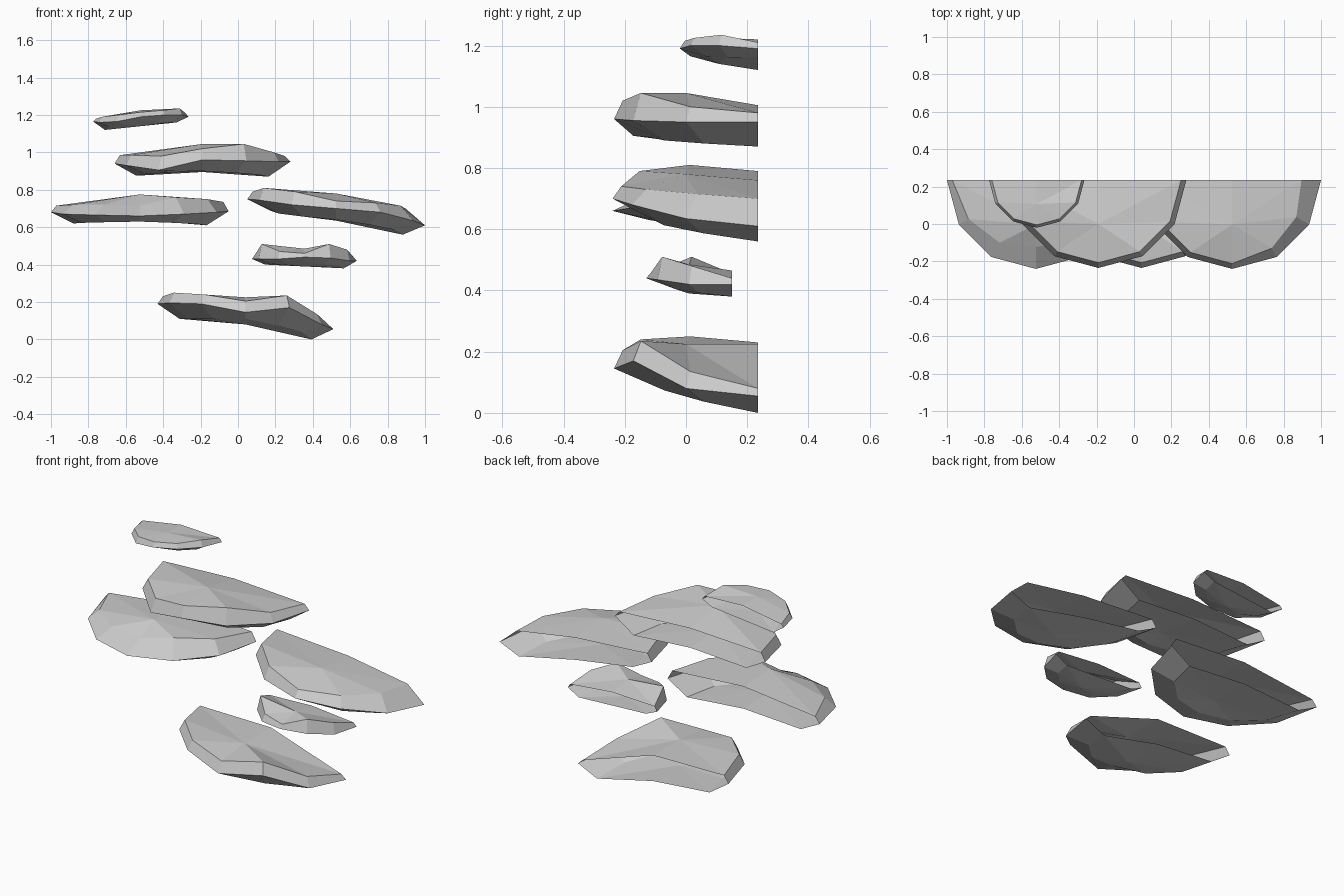
import bpy
import bmesh
import math

default_cube = bpy.data.objects.get("Cube")
if default_cube:
    bpy.data.objects.remove(default_cube, do_unlink=True)

# One flat stone grey for every ledge
stone = bpy.data.materials.new("stone_grey")
stone.use_nodes = True
grey = (0.6, 0.6, 0.6, 1)
stone.diffuse_color = grey
stone.node_tree.nodes["Principled BSDF"].inputs["Base Color"].default_value = grey

STEPS = 6  # segments along the half-round rim
RIM_SCALE = (1, 1, 1)
BOTTOM_SCALE = (0.75, 0.75, 0.75)


def spread(left, front, right):
    """Seven values along the rim, running evenly from each end to the front."""
    half = STEPS // 2
    rising = [left + (front - left) * i / half for i in range(half)]
    falling = [right + (front - right) * i / half for i in range(half)]
    return rising + [front] + falling[::-1]


def half_ring(bm, centre, back, radius, scale, base, heights):
    """Half circle of vertices from left to right of the list, bulging to the front."""
    ring = []
    for i, (factor, height) in enumerate(zip(spread(*scale), heights)):
        angle = math.pi * i / STEPS
        ring.append(bm.verts.new((centre - radius * factor * math.cos(angle),
                                  back - radius * factor * math.sin(angle),
                                  base + height / 100)))
    return ring


def cap(bm, ring, hub_point, back_point):
    """Fan from a hub to the ring and to the middle of the back edge."""
    hub, rear = bm.verts.new(hub_point), bm.verts.new(back_point)
    loop = ring + [rear]
    for a, b in zip(loop, loop[1:] + loop[:1]):
        bm.faces.new((a, b, hub))


def ledge(name, centre, radius, base, top, rim, bottom, hubs, rears,
          back=0.235, top_scale=(0.94, 0.94, 0.94)):
    """Half-round shell, open at the back; heights are in hundredths above its base."""
    bm = bmesh.new()
    rings = [
        half_ring(bm, centre, back, radius, top_scale, base, top),
        half_ring(bm, centre, back, radius, RIM_SCALE, base, rim),
        half_ring(bm, centre, back, radius, BOTTOM_SCALE, base, spread(*bottom)),
    ]
    # Sloped sides
    for upper, lower in zip(rings, rings[1:]):
        for i in range(STEPS):
            bm.faces.new((upper[i], lower[i], lower[i + 1], upper[i + 1]))
    # Faceted top and underside
    for ring, hub, rear in zip((rings[0], rings[-1]), hubs, rears):
        cap(bm, ring, (centre, back - radius / 2, base + hub / 100),
            (centre, back, base + rear / 100))
    bmesh.ops.recalc_face_normals(bm, faces=bm.faces[:])
    # The shell is open, so make sure its top looks up
    highest = max(bm.faces, key=lambda f: f.calc_center_median().z)
    if highest.normal.z < 0:
        bmesh.ops.reverse_faces(bm, faces=bm.faces[:])
    mesh = bpy.data.meshes.new(name)
    bm.to_mesh(mesh)
    bm.free()
    mesh.materials.append(stone)
    obj = bpy.data.objects.new(name, mesh)
    bpy.context.collection.objects.link(obj)


# Ledges from the lowest to the highest
ledge("bottom_ledge", 0.04, 0.47, 0.0,
      top=(23, 25, 24, 20.5, 23.5, 13.5, 8),
      rim=(19, 19.5, 19, 14.5, 17, 8, 5.5),
      bottom=(11, 11, 0), hubs=(22.5, 8), rears=(22.5, 8))

ledge("small_lower_ledge", 0.355, 0.28, 0.38,
      top=(7.5, 13, 9, 8, 13, 10, 6),
      rim=(5, 5, 5, 6, 5.5, 4, 4),
      bottom=(2, 3.5, 0), hubs=(10.5, 1), rears=(8.5, 1), back=0.15)

ledge("left_ledge", -0.525, 0.475, 0.61,
      top=(10.5, 11, 11, 10.5, 15, 14, 12.5),
      rim=(7, 6, 5.5, 5, 6, 7, 7.5),
      bottom=(1, 2, 0), hubs=(16.5, 3.5), rears=(15.5, 3),
      top_scale=(0.94, 0.75, 0.94))

ledge("right_ledge", 0.525, 0.475, 0.56,
      top=(23, 25, 23, 18, 17, 15.5, 14),
      rim=(19, 18.5, 16, 14, 12, 7.5, 5),
      bottom=(13, 8, 0), hubs=(22, 7.5), rears=(20, 7.5),
      top_scale=(0.94, 0.94, 0.78))

ledge("upper_ledge", -0.19, 0.47, 0.87,
      top=(11.5, 11.5, 11, 15, 17.5, 13, 11),
      rim=(7, 6, 3.5, 9, 8.5, 8, 8),
      bottom=(0.5, 3, 0), hubs=(17.5, 4), rears=(13.5, 2.5))

ledge("top_ledge", -0.52, 0.255, 1.12,
      top=(6, 7, 8, 9.5, 10.5, 11.5, 9),
      rim=(4.5, 4, 4.5, 7, 8, 8, 7),
      bottom=(0, 4.5, 4), hubs=(10.5, 2), rears=(10, 2))
